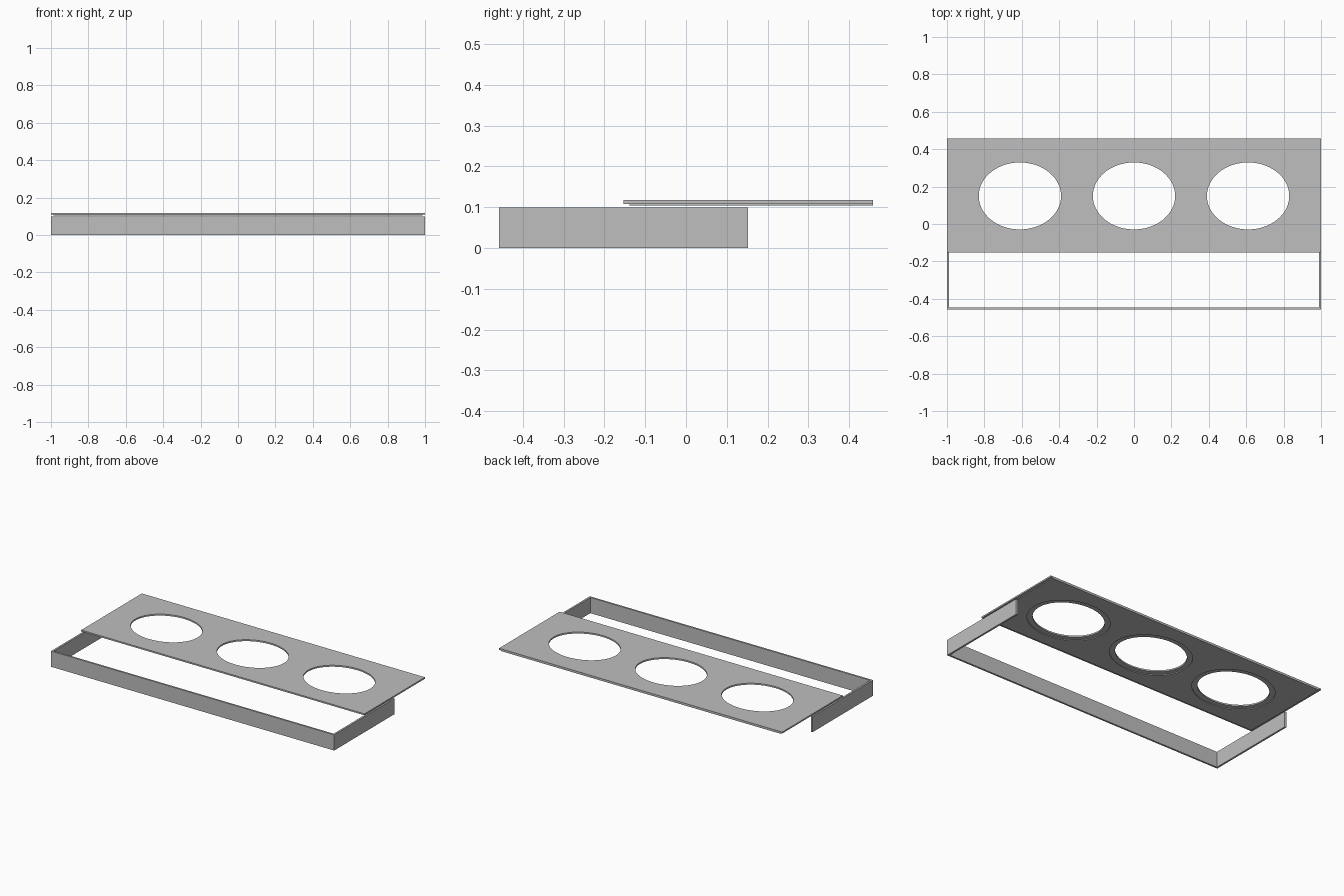
import bpy
import math

if "Cube" in bpy.data.objects:
    bpy.data.objects.remove(bpy.data.objects["Cube"])

grey = bpy.data.materials.new("light_grey")
grey.diffuse_color = (0.52, 0.52, 0.52, 1)
grey.use_nodes = True
grey.node_tree.nodes["Principled BSDF"].inputs["Base Color"].default_value = grey.diffuse_color


def box(name, lo, hi):
    size = [b - a for a, b in zip(lo, hi)]
    mid = [(a + b) / 2 for a, b in zip(lo, hi)]
    bpy.ops.mesh.primitive_cube_add(size=1, location=mid)
    ob = bpy.context.object
    ob.name = name
    ob.scale = size
    bpy.ops.object.transform_apply(location=True, rotation=False, scale=True)
    return ob


def oval(x, rx, ry, z0, z1):
    bpy.ops.mesh.primitive_cylinder_add(vertices=96, radius=1, depth=1,
                                        location=(x, 0.15, (z0 + z1) / 2))
    ob = bpy.context.object
    ob.scale = (rx, ry, z1 - z0)
    bpy.ops.object.transform_apply(location=True, rotation=False, scale=True)
    return ob


def cut(target, cutter):
    mod = target.modifiers.new("cut", 'BOOLEAN')
    mod.operation = 'DIFFERENCE'
    mod.solver = 'EXACT'
    mod.object = cutter
    bpy.context.view_layer.objects.active = target
    bpy.ops.object.modifier_apply(modifier=mod.name)
    bpy.data.objects.remove(cutter)


def finish(ob):
    ob.data.materials.clear()
    ob.data.materials.append(grey)
    bpy.ops.object.select_all(action='DESELECT')
    ob.select_set(True)
    bpy.context.view_layer.objects.active = ob
    bpy.ops.object.shade_smooth_by_angle(angle=math.radians(30))


# Three-sided frame, open at the back
frame = box("frame", (-1, -0.458, 0), (1, 0.152, 0.1))
cut(frame, box("opening", (-0.988, -0.446, -0.1), (0.988, 0.3, 0.2)))
finish(frame)

# Cover plate with a shallow step along the front and side edges
plate = box("cover_plate", (-1, -0.153, 0.104), (1, 0.458, 0.118))
step = 0.1085
cut(plate, box("front_step", (-1.1, -0.3, 0.05), (1.1, -0.139, step)))
for s in (-1, 1):
    xs = sorted((s * 0.986, s * 1.1))
    cut(plate, box("side_step", (xs[0], -0.3, 0.05), (xs[1], 0.6, step)))

# Three oval openings, each with a wider recess underneath
for x in (-0.61, 0, 0.61):
    cut(plate, oval(x, 0.252, 0.211, 0.05, step))
    cut(plate, oval(x, 0.22, 0.179, 0.05, 0.2))
finish(plate)
